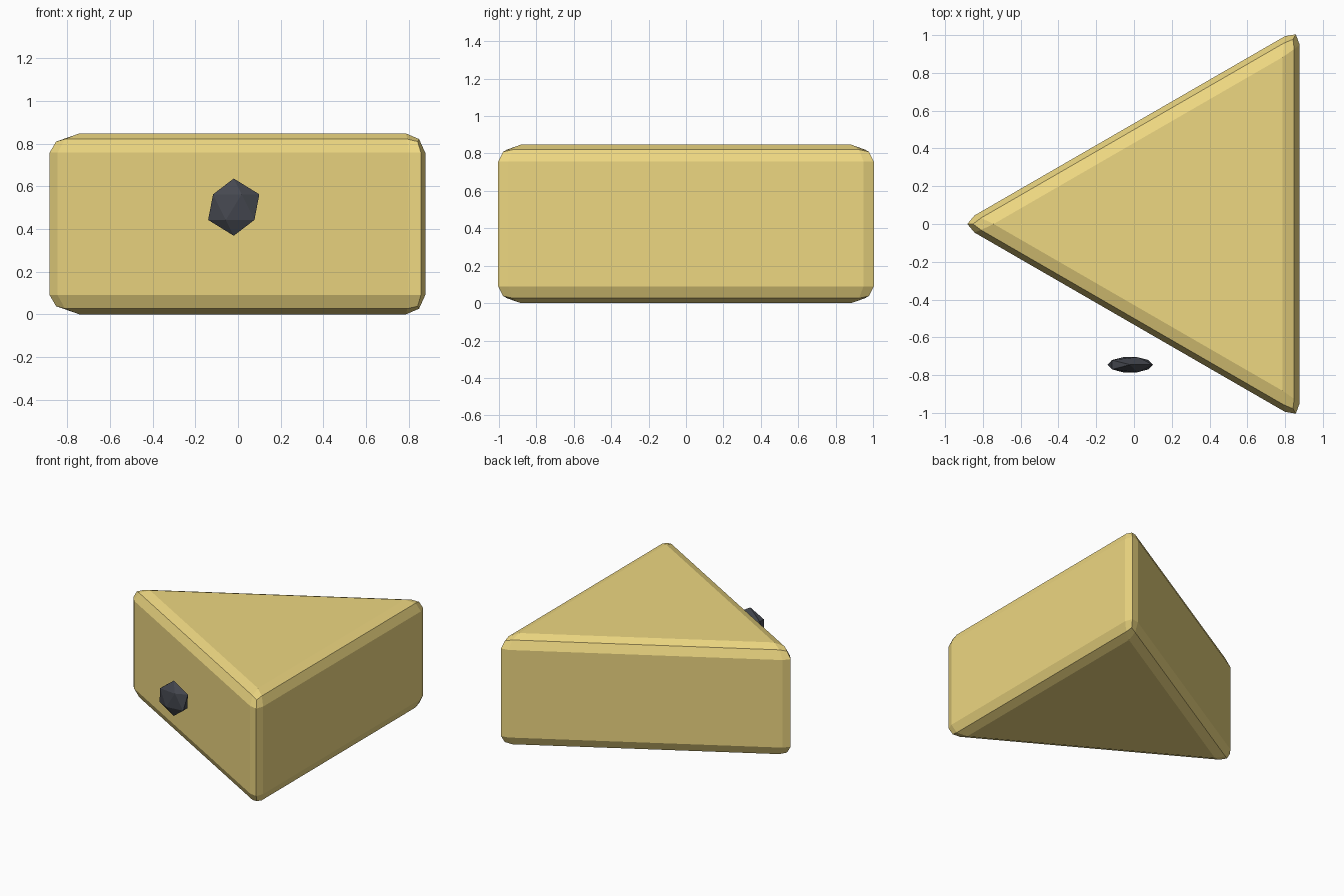
import bpy
from math import pi

if "Cube" in bpy.data.objects:
    bpy.data.objects.remove(bpy.data.objects["Cube"])


def paint(obj, name, color):
    mat = bpy.data.materials.new(name)
    mat.diffuse_color = color
    mat.use_nodes = True
    mat.node_tree.nodes["Principled BSDF"].inputs["Base Color"].default_value = mat.diffuse_color
    obj.data.materials.append(mat)


# Triangular wedge: three-sided prism with its point towards -x
R, H, BEVEL = 1.2, 0.847, 0.09
bpy.ops.mesh.primitive_cylinder_add(vertices=3, radius=R, depth=H)
wedge = bpy.context.object
wedge.name = "wedge_body"
wedge.rotation_euler.z = pi / 2
bpy.ops.object.transform_apply(location=False, rotation=True, scale=False)
wedge.location = (0.277, 0, H / 2)

# Two-step chamfer on all edges
bevel = wedge.modifiers.new("rounded_edges", "BEVEL")
bevel.width = BEVEL
bevel.segments = 2
bevel.limit_method = "NONE"
paint(wedge, "yellow", (0.85, 0.68, 0.22, 1))

# Dark flattened pebble floating just off the front slanted face
bpy.ops.mesh.primitive_ico_sphere_add(subdivisions=1, radius=1,
                                      location=(-0.02, -0.745, 0.502))
spot = bpy.context.object
spot.name = "dark_spot"
spot.scale = (0.134, 0.047, 0.134)
paint(spot, "charcoal", (0.06, 0.065, 0.08, 1))
